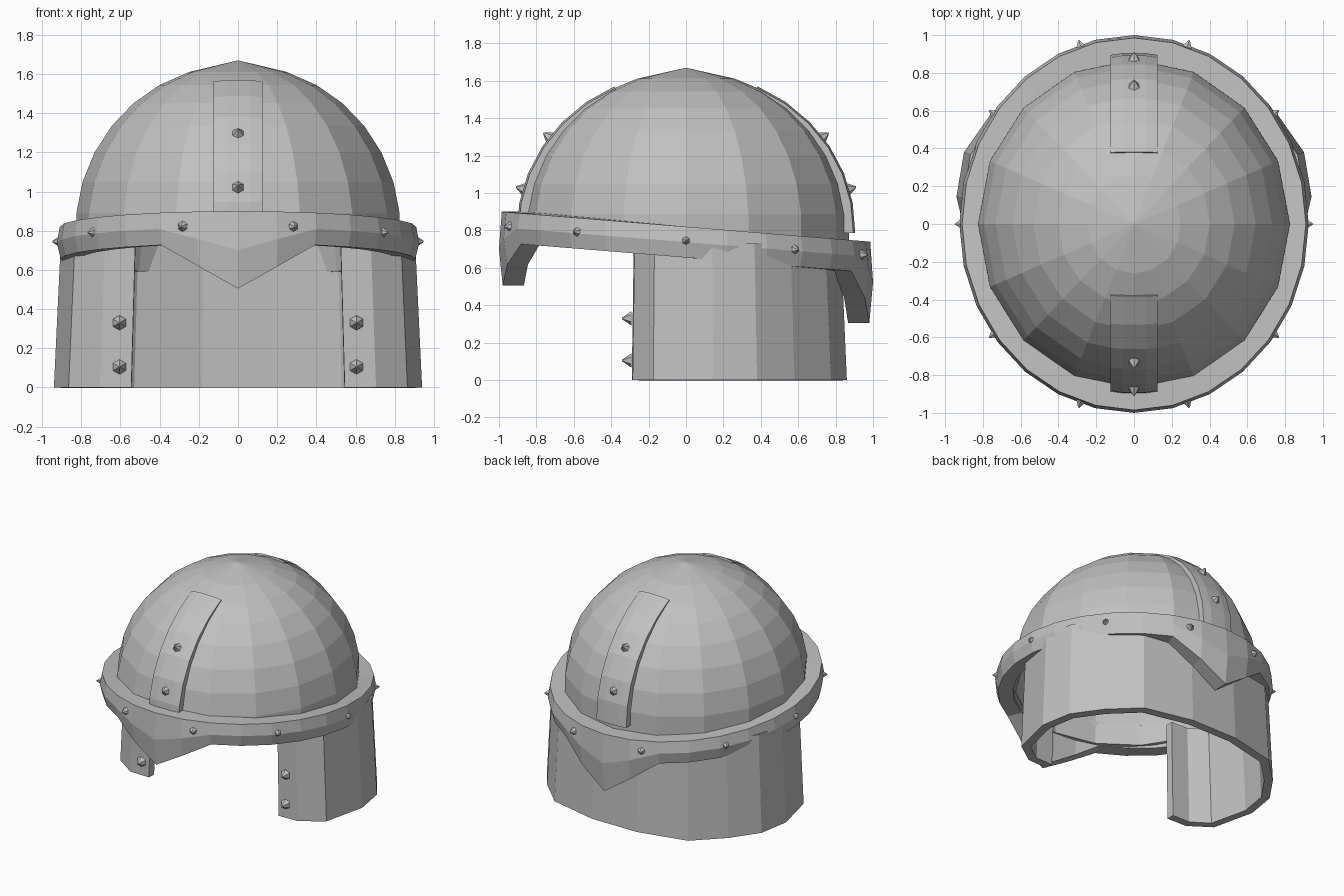
import bpy
import bmesh
from math import sin, cos, radians, pi
from mathutils import Vector

if "Cube" in bpy.data.objects:
    bpy.data.objects.remove(bpy.data.objects["Cube"])

steel = bpy.data.materials.new("steel_grey")
steel.use_nodes = True
steel.diffuse_color = (0.53, 0.53, 0.53, 1)
steel.node_tree.nodes["Principled BSDF"].inputs["Base Color"].default_value = (0.53, 0.53, 0.53, 1)

DOME_Z, DOME_X, DOME_Y, DOME_H = 0.8, 0.83, 0.875, 0.85
SLOPE = -0.08   # the brow band sits higher at the front


def finish(name, bm, thickness=0):
    bmesh.ops.recalc_face_normals(bm, faces=bm.faces)
    mesh = bpy.data.meshes.new(name)
    bm.to_mesh(mesh)
    bm.free()
    mesh.materials.append(steel)
    obj = bpy.data.objects.new(name, mesh)
    bpy.context.collection.objects.link(obj)
    if thickness:
        mod = obj.modifiers.new("shell", "SOLIDIFY")
        mod.thickness = thickness
        mod.offset = -1
        mod.use_even_offset = True
    return obj


def skin(bm, rows, wrap_rows=False, wrap_cols=False):
    """Join rows of points with quads."""
    grid = [[bm.verts.new(p) for p in row] for row in rows]
    n, m = len(grid), len(grid[0])
    for i in range(n if wrap_rows else n - 1):
        for j in range(m if wrap_cols else m - 1):
            a, b = grid[i], grid[(i + 1) % n]
            k = (j + 1) % m
            bm.faces.new((a[j], a[k], b[k], b[j]))
    return grid


# Domed skull with a slightly pointed crown
bm = bmesh.new()
rings = []
for deg in (95, 84, 73, 62, 51, 40, 29, 17.4):
    t = radians(deg)
    rings.append([(DOME_X * sin(t) * cos(a), DOME_Y * sin(t) * sin(a), DOME_Z + DOME_H * cos(t))
                  for a in (2 * pi * i / 16 for i in range(16))])
grid = skin(bm, rings, wrap_cols=True)
tip = bm.verts.new((0, 0, 1.67))
for i in range(16):
    bm.faces.new((grid[-1][i], grid[-1][(i + 1) % 16], tip))
finish("dome", bm, 0.03)

# Tilted brow band with pointed dips at front and back
bm = bmesh.new()
sections = []
SIDES = 28
for i in range(SIDES):
    a = 2 * pi * i / SIDES
    c, s = cos(a), sin(a)
    steps = min(abs(i - SIDES // 4), abs(i - 3 * SIDES // 4))
    depth = 0.23 if s < 0 else 0.27
    drop = 0.165 + depth * max(0, 1 - steps / 2)

    def at(rx, ry, down):
        return (rx * c, ry * s, 0.82 + SLOPE * s - down)

    sections.append([at(0.91, 0.985, 0), at(0.925, 1.0, drop / 2), at(0.905, 0.98, drop),
                     at(0.81, 0.867, drop), at(0.79, 0.835, 0)])
skin(bm, sections, wrap_rows=True, wrap_cols=True)
finish("brow_band", bm)

# Neck guard wrapping round to two flat cheek flaps
half = [(0.545, -0.29), (0.705, -0.285), (0.865, -0.175), (0.94, 0.145),
        (0.90, 0.38), (0.76, 0.58), (0.56, 0.775), (0.19, 0.86)]
path = half + [(-x, y) for x, y in reversed(half)]
bm = bmesh.new()
skin(bm, [[(x * k, y * k, z) for x, y in path] for z, k in ((0, 1), (0.73, 0.963))])
guard = finish("neck_guard", bm, 0.06)
# Outward normals, so that the shell thickens inward
if guard.data.polygons[len(half) - 1].normal.y < 0:
    guard.data.flip_normals()


def strip_point(deg, side, lift=0.0):
    t = radians(deg)
    return Vector((0, side * (0.905 + lift) * cos(t), DOME_Z + (0.85 + lift) * sin(t)))


# Reinforcing strips at front and back of the dome
for name, side in (("front_strip", -1), ("back_strip", 1)):
    bm = bmesh.new()
    rows = []
    for k in range(7):
        deg = -1 + 66 * k / 6
        row = []
        for lift, columns in ((0.0, (-0.125, -0.06, 0.06, 0.125)),
                              (-0.05, (0.125, 0.06, -0.06, -0.125))):
            for x in columns:
                p = strip_point(deg, side, lift - (0.01 if abs(x) > 0.1 else 0))
                row.append((x, p.y, p.z))
        rows.append(row)
    grid = skin(bm, rows, wrap_cols=True)
    bm.faces.new(grid[0])
    bm.faces.new(grid[-1])
    finish(name, bm)


def rivet(name, position, normal):
    bm = bmesh.new()
    bmesh.ops.create_cone(bm, cap_ends=True, segments=6, radius1=0.038, radius2=0.004, depth=0.05)
    obj = finish(name, bm)
    normal = Vector(normal).normalized()
    obj.location = Vector(position) + normal * 0.012
    obj.rotation_euler = normal.to_track_quat('Z', 'Y').to_euler()


# Rivets around the band
for i in range(10):
    a = 2 * pi * i / 10
    c, s = cos(a), sin(a)
    rivet("band_rivet", (0.91 * c, 0.985 * s, 0.745 + SLOPE * s), (c, s, 0))

# Rivets on the strips
for side in (-1, 1):
    for deg in (15.2, 36):
        t = radians(deg)
        rivet("strip_rivet", strip_point(deg, side), (0, side * cos(t), sin(t)))

# Rivets on the cheek flaps
for x in (-0.605, 0.605):
    for z in (0.105, 0.33):
        rivet("cheek_rivet", (x, -0.305, z), (0, -1, 0))
